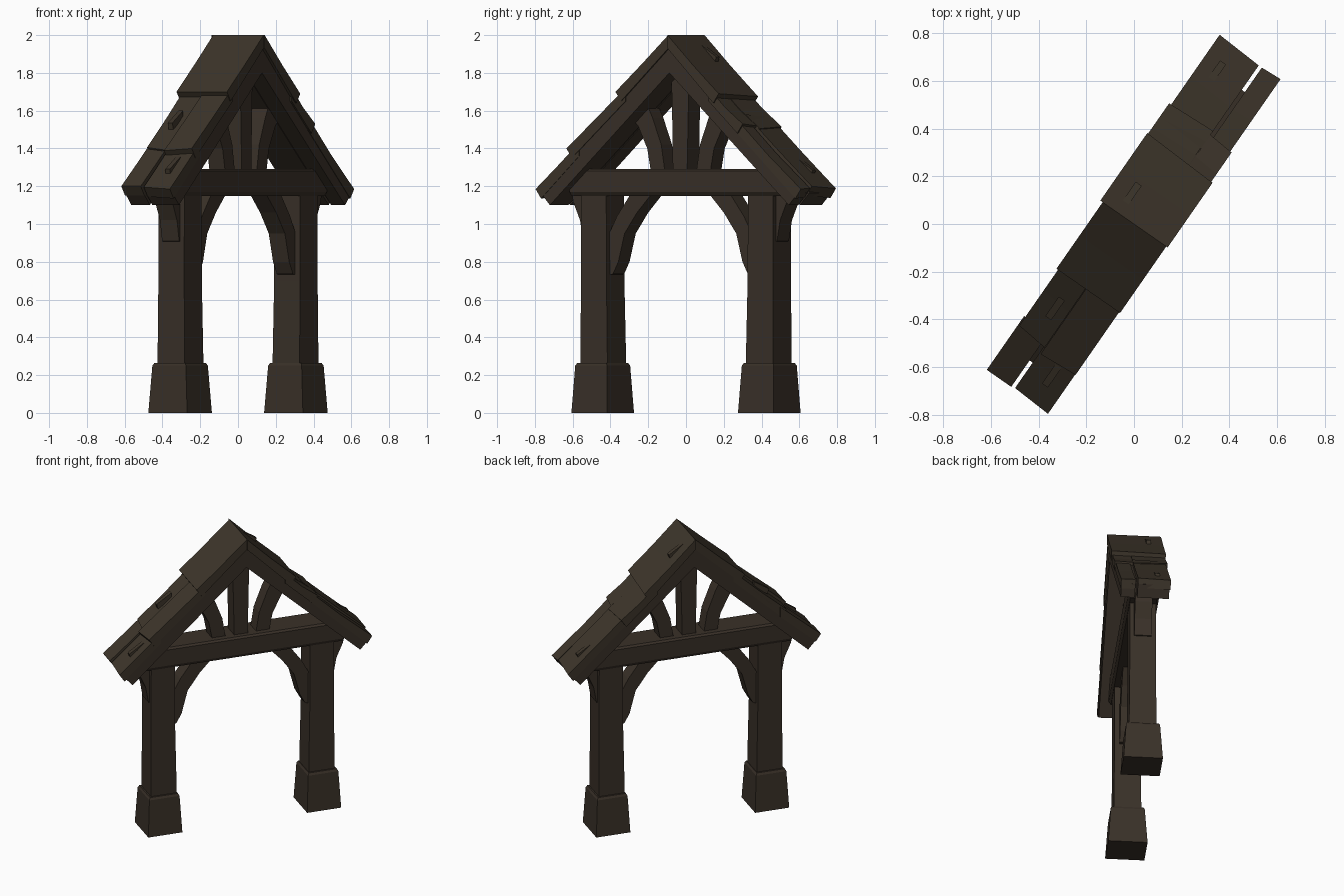
import bpy, bmesh, math, random
from mathutils import Matrix, Vector

if "Cube" in bpy.data.objects:
    bpy.data.objects.remove(bpy.data.objects["Cube"])

random.seed(4)
ROT = Matrix.Rotation(math.radians(55.2), 4, 'Z')   # whole frame stands at an angle


def material(name, col):
    m = bpy.data.materials.new(name)
    m.diffuse_color = (*col, 1)
    m.use_nodes = True
    m.node_tree.nodes["Principled BSDF"].inputs["Base Color"].default_value = m.diffuse_color
    return m


ROOF = material("weathered brown wood", (0.046, 0.035, 0.023))
WOOD = material("dark brown wood", (0.041, 0.030, 0.021))


def finish(name, bm, mat):
    bmesh.ops.recalc_face_normals(bm, faces=bm.faces)
    bm.transform(ROT)
    me = bpy.data.meshes.new(name)
    bm.to_mesh(me)
    bm.free()
    me.materials.append(mat)
    ob = bpy.data.objects.new(name, me)
    bpy.context.collection.objects.link(ob)
    return ob


def prism(name, profile, v0, v1, mat, side=1, skew=0.0):
    """Extrude a (u, z) profile across v; side=-1 mirrors it, skew slants the ends."""
    bm = bmesh.new()
    a = [bm.verts.new((side * u, v0, z)) for u, z in profile]
    b = [bm.verts.new((side * (u + skew * (u > 0.2)), v1, z - skew * (u > 0.2))) for u, z in profile]
    n = len(a)
    bm.faces.new(a)
    bm.faces.new(b[::-1])
    for i in range(n):
        j = (i + 1) % n
        bm.faces.new((a[i], a[j], b[j], b[i]))
    return finish(name, bm, mat)


def tower(name, u, rings, mat):
    """Stack of rectangles: (z, centre u shift, half u, half v)."""
    bm = bmesh.new()
    prev = None
    for z, du, hu, hv in rings:
        ring = [bm.verts.new((u + du + su * hu, sv * hv, z))
                for su, sv in ((-1, -1), (1, -1), (1, 1), (-1, 1))]
        if prev:
            for i in range(4):
                j = (i + 1) % 4
                bm.faces.new((prev[i], prev[j], ring[j], ring[i]))
        else:
            bm.faces.new(ring[::-1])
        prev = ring
    bm.faces.new(prev)
    return finish(name, bm, mat)


for s, tag in ((-1, "left"), (1, "right")):
    # footing block and post
    tower(f"{tag}_footing", s * 0.537,
          [(0, 0, 0.115, 0.125), (0.25, 0, 0.102, 0.108), (0.265, 0, 0.094, 0.1)], WOOD)
    tower(f"{tag}_post", s * 0.537,
          [(0.2, -s * 0.004, 0.088, 0.088), (0.7, 0, 0.082, 0.083), (1.18, 0, 0.08, 0.083)], WOOD)
    # curved inner knee brace
    prism(f"{tag}_knee_brace",
          [(0.47, 0.73), (0.435, 0.735), (0.40, 0.80), (0.36, 0.95), (0.28, 1.06),
           (0.185, 1.16), (0.32, 1.16), (0.41, 1.04), (0.47, 0.93)], -0.052, 0.052, WOOD, s)
    # small outer bracket under the eave
    prism(f"{tag}_eave_bracket",
          [(0.59, 0.90), (0.625, 0.91), (0.645, 1.02), (0.69, 1.12), (0.70, 1.18), (0.59, 1.18)],
          -0.055, 0.055, WOOD, s)
    # curved strut beside the king post
    prism(f"{tag}_truss_strut",
          [(0.10, 1.27), (0.19, 1.27), (0.215, 1.40), (0.275, 1.52), (0.36, 1.60),
           (0.24, 1.68), (0.18, 1.56), (0.125, 1.42)], -0.05, 0.05, WOOD, s)

# tie beam with a chamfered underside, made as a lengthwise bar
bm = bmesh.new()
section = [(-0.085, 1.148), (0.085, 1.148), (0.1, 1.17), (0.1, 1.28), (0.088, 1.292),
           (-0.088, 1.292), (-0.1, 1.28), (-0.1, 1.17)]
ends = [[bm.verts.new((u, v, z)) for v, z in section] for u in (-0.68, 0.68)]
bm.faces.new(ends[0])
bm.faces.new(ends[1][::-1])
for i in range(8):
    j = (i + 1) % 8
    bm.faces.new((ends[0][i], ends[0][j], ends[1][j], ends[1][i]))
finish("tie_beam", bm, WOOD)

# king post
tower("king_post", 0, [(1.28, 0, 0.046, 0.056), (1.5, 0, 0.05, 0.054), (1.86, 0, 0.058, 0.054)], WOOD)

# rafters: one slab per slope, meeting at the ridge, with a split toward the eave
for s, tag, gap in ((-1, "left", 0.025), (1, "right", -0.058)):
    slab = [(0, 1.97), (0.83, 1.165), (0.77, 1.10), (0, 1.80)]
    prism(f"{tag}_rafter_near", slab, -0.155, gap - 0.008, WOOD, s)
    prism(f"{tag}_rafter_far", slab, gap + 0.008, 0.152, WOOD, s)
    core = [(0, 1.965), (0.72, 1.267), (0.68, 1.187), (0, 1.805)]
    prism(f"{tag}_rafter_core", core, gap - 0.02, gap + 0.02, WOOD, s)

# overlapping roof boards: (side, u0, z0, u1, z1, v0, v1, skew)
boards = [
    (-1, 0.00, 2.00, 0.34, 1.70, -0.165, 0.16, 0.0),
    (-1, 0.28, 1.72, 0.66, 1.40, -0.16, 0.01, 0.012),
    (-1, 0.28, 1.71, 0.64, 1.39, 0.012, 0.152, -0.015),
    (-1, 0.58, 1.43, 0.86, 1.185, -0.158, 0.017, -0.01),
    (-1, 0.58, 1.43, 0.855, 1.20, 0.033, 0.158, 0.0),
    (1, 0.00, 2.00, 0.33, 1.69, -0.172, 0.172, 0.015),
    (1, 0.26, 1.72, 0.48, 1.53, -0.165, -0.05, 0.01),
    (1, 0.26, 1.72, 0.51, 1.505, -0.048, 0.168, -0.01),
    (1, 0.42, 1.57, 0.85, 1.185, -0.158, -0.066, -0.005),
    (1, 0.42, 1.58, 0.845, 1.20, -0.05, 0.158, 0.012),
]
for k, (s, u0, z0, u1, z1, v0, v1, skew) in enumerate(boards):
    um, zm = (u0 + u1) / 2, (z0 + z1) / 2 - random.uniform(0.0, 0.012)
    prism(f"roof_board_{k + 1}",
          [(u0, z0), (um, zm), (u1, z1), (u1 - 0.035, z1 - 0.05), (u0, z0 - 0.07)],
          v0, v1, ROOF, s, skew)

# small raised splinters on the roof boards
for k, (s, u, z, v) in enumerate(((-1, 0.72, 1.315, -0.08), (1, 0.72, 1.31, 0.08),
                                  (-1, 0.48, 1.56, 0.07), (1, 0.10, 1.91, 0.08))):
    prism(f"roof_splinter_{k + 1}",
          [(u - 0.05, z + 0.04), (u + 0.05, z - 0.025), (u + 0.04, z - 0.06), (u - 0.05, z)],
          v - 0.015, v + 0.015, ROOF, s)
